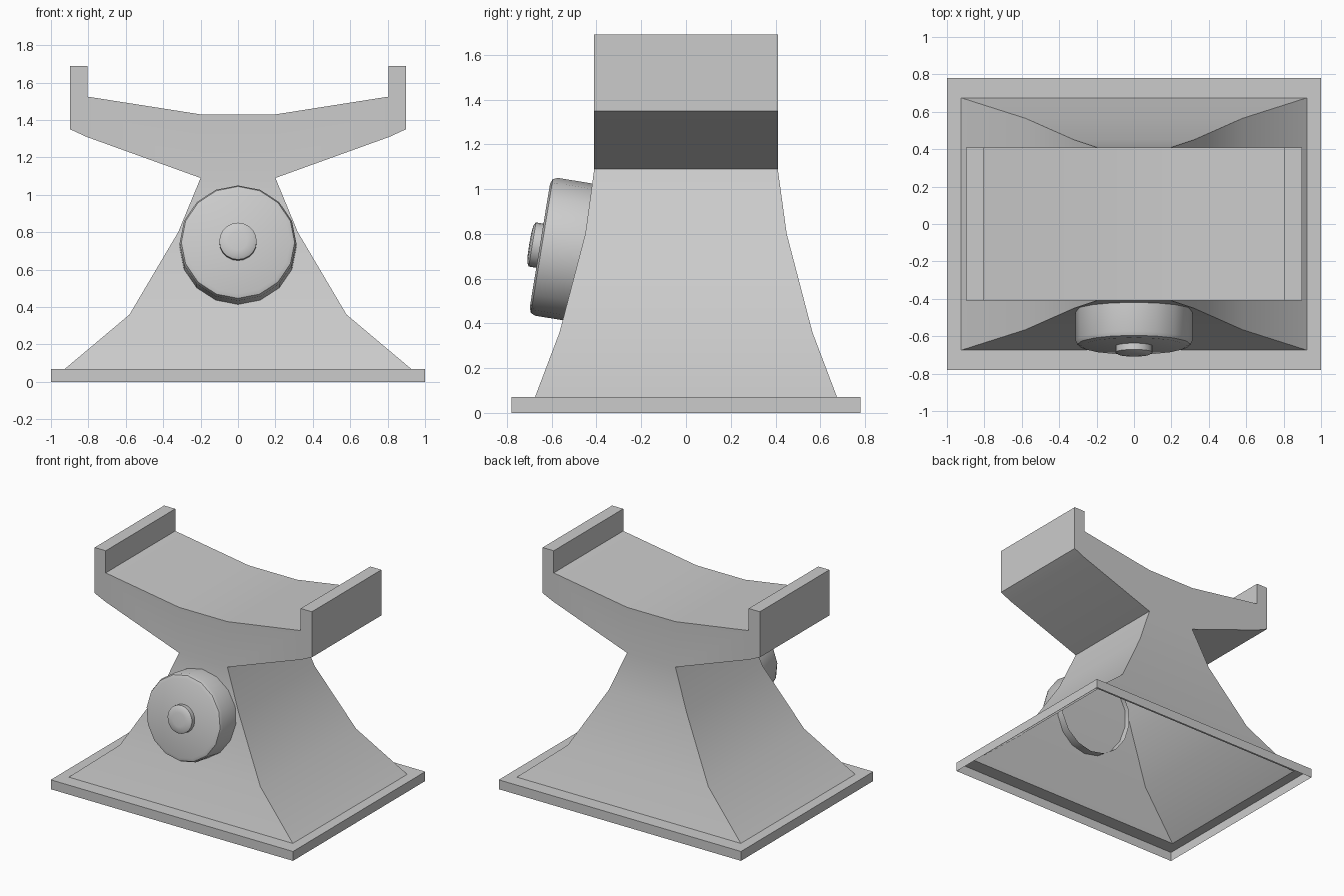
import bpy, bmesh, math
from mathutils import Matrix, Vector

if "Cube" in bpy.data.objects:
    bpy.data.objects.remove(bpy.data.objects["Cube"])


def finish(bm, name):
    bmesh.ops.remove_doubles(bm, verts=bm.verts[:], dist=1e-4)
    bmesh.ops.recalc_face_normals(bm, faces=bm.faces[:])
    me = bpy.data.meshes.new(name)
    bm.to_mesh(me)
    bm.free()
    ob = bpy.data.objects.new(name, me)
    bpy.context.collection.objects.link(ob)
    bpy.ops.object.select_all(action='DESELECT')
    bpy.context.view_layer.objects.active = ob
    ob.select_set(True)
    bpy.ops.object.shade_smooth_by_angle(angle=math.radians(30))
    return ob


def face(bm, pts):
    bm.faces.new([bm.verts.new(p) for p in pts])


# Stand: open-bottomed shell of plinth and flared body
bm = bmesh.new()
rings = [(1, .78, 0), (1, .78, .07), (.925, .675, .07),
         (.58, .565, .36), (.32, .45, .80), (.2, .41, 1.09)]
corners = [(-1, -1), (1, -1), (1, 1), (-1, 1)]
for (x0, y0, z0), (x1, y1, z1) in zip(rings, rings[1:]):
    for i in range(4):
        a, b = corners[i], corners[(i + 1) % 4]
        face(bm, [(a[0] * x0, a[1] * y0, z0), (b[0] * x0, b[1] * y0, z0),
                  (b[0] * x1, b[1] * y1, z1), (a[0] * x1, a[1] * y1, z1)])

# Cradle: flat front and back, wrapped by a strip along its outline
D = .41
outline = [(.2, 1.09), (.81, 1.31), (.897, 1.35), (.897, 1.69),
           (.805, 1.69), (.805, 1.525), (.2, 1.43)]
for s in (-1, 1):
    for y in (-D, D):
        face(bm, [(s * outline[i][0], y, outline[i][1]) for i in (0, 1, 5, 6)])
        face(bm, [(s * outline[i][0], y, outline[i][1]) for i in (1, 2, 3, 4, 5)])
    for (xa, za), (xb, zb) in zip(outline, outline[1:]):
        face(bm, [(s * xa, -D, za), (s * xb, -D, zb), (s * xb, D, zb), (s * xa, D, za)])
for y in (-D, D):
    face(bm, [(-.2, y, 1.09), (.2, y, 1.09), (.2, y, 1.43), (-.2, y, 1.43)])
face(bm, [(-.2, -D, 1.43), (.2, -D, 1.43), (.2, D, 1.43), (-.2, D, 1.43)])
finish(bm, "stand_and_cradle")


def lathe(name, profile, sides):
    """Spin (radius, height) points around the tilted dial axis."""
    bm = bmesh.new()
    vs = [bm.verts.new((0, r, h)) for r, h in profile]
    es = [bm.edges.new(p) for p in zip(vs, vs[1:])]
    bmesh.ops.spin(bm, geom=vs + es, cent=(0, 0, 0), axis=(0, 0, 1),
                   angle=math.tau, steps=sides, use_duplicate=False)
    place = Matrix.Translation((0, -.653, .747)) @ Matrix.Rotation(math.radians(90 - 9.3), 4, 'X')
    bm.transform(place)
    ob = finish(bm, name)
    # make sure the open shell faces outwards
    axis = place.to_3x3() @ Vector((0, 0, 1))
    if max(ob.data.polygons, key=lambda p: p.center.dot(axis)).normal.dot(axis) < 0:
        ob.data.flip_normals()
    return ob


# Dial drum, open at the back, and its centre knob
lathe("dial", [(.312, -.23), (.312, -.03), (.303, -.009), (.28, 0), (0, 0)], 16)
lathe("dial_knob", [(.1, -.01), (.1, .034), (.085, .043), (.05, .047), (0, .048)], 20)
